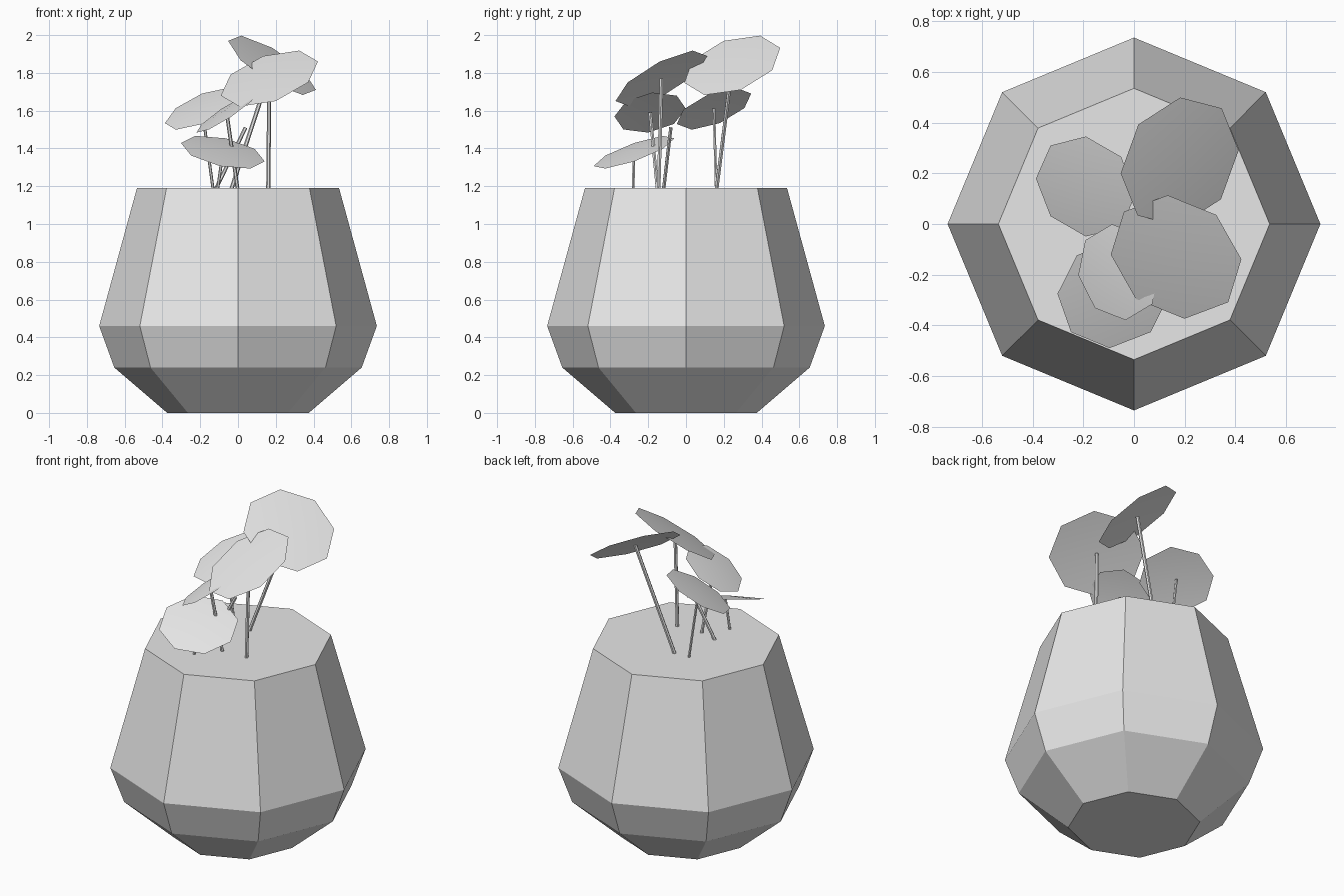
import bpy
import bmesh
from math import cos, sin, radians
from mathutils import Vector

if "Cube" in bpy.data.objects:
    bpy.data.objects.remove(bpy.data.objects["Cube"])

# Single plain grey material
grey = bpy.data.materials.new("plain grey")
grey.use_nodes = True
colour = (0.8, 0.8, 0.8, 1)
grey.diffuse_color = colour
grey.node_tree.nodes["Principled BSDF"].inputs["Base Color"].default_value = colour


def finish(bm, name, smooth=False):
    """Turn a bmesh into a named object in the scene."""
    mesh = bpy.data.meshes.new(name)
    for face in bm.faces:
        face.smooth = smooth
    bm.to_mesh(mesh)
    bm.free()
    mesh.materials.append(grey)
    obj = bpy.data.objects.new(name, mesh)
    bpy.context.collection.objects.link(obj)
    return obj


def bridge(bm, lower, upper):
    """Join two rings of equal size with quads."""
    n = len(lower)
    for i in range(n):
        j = (i + 1) % n
        bm.faces.new((lower[i], lower[j], upper[j], upper[i]))


def make_pot(profile, sides=8):
    """Faceted pot, closed by the base and the flat soil surface."""
    bm = bmesh.new()
    angles = [radians(360 * i / sides) for i in range(sides)]
    rings = [[bm.verts.new((r * cos(a), r * sin(a), z)) for a in angles]
             for r, z in profile]
    for lower, upper in zip(rings, rings[1:]):
        bridge(bm, lower, upper)
    bm.faces.new(rings[0][::-1])
    bm.faces.new(rings[-1])
    finish(bm, "pot")


def make_leaf(name, centre, slope, radius, turn, dome=0.015, sides=8):
    """Round, slightly domed leaf; slope is its rise along x and y."""
    bm = bmesh.new()
    normal = Vector((-slope[0], -slope[1], 1)).normalized()
    a = radians(turn)
    u = Vector((cos(a), sin(a), slope[0] * cos(a) + slope[1] * sin(a))).normalized()
    v = normal.cross(u)
    centre = Vector(centre)
    middle = bm.verts.new(centre + normal * dome)
    rim = []
    for i in range(sides):
        t = radians(360 * i / sides)
        rim.append(bm.verts.new(centre + radius * (u * cos(t) + v * sin(t))))
    for i in range(sides):
        bm.faces.new((middle, rim[i], rim[(i + 1) % sides]))
    finish(bm, name, smooth=True)


def make_stem(name, base, top, radius, sides=6):
    """Thin straight stem between two points."""
    bm = bmesh.new()
    base, top = Vector(base), Vector(top)
    u = (top - base).cross(Vector((0, 1, 0))).normalized()
    v = (top - base).normalized().cross(u)
    rings = []
    for end in (base, top):
        ring = []
        for i in range(sides):
            t = radians(360 * i / sides)
            ring.append(bm.verts.new(end + radius * (u * cos(t) + v * sin(t))))
        rings.append(ring)
    bridge(bm, *rings)
    bm.faces.new(rings[0][::-1])
    bm.faces.new(rings[1])
    bmesh.ops.recalc_face_normals(bm, faces=bm.faces)
    finish(bm, name)


SOIL = 1.19
make_pot([(0.375, 0), (0.655, 0.24), (0.735, 0.46), (0.535, SOIL)])

# Leaf name, centre, slope, radius, turn, stem foot, stem radius
plants = [
    ("back_tall", (0.18, 0.245, 1.84), (-0.63, 0.37), 0.27, 11, (-0.04, 0.16), 0.011),
    ("front_tall", (0.166, -0.13, 1.77), (0.37, 0.54), 0.273, -2, (0.16, -0.145), 0.011),
    ("back_low", (-0.19, 0.148, 1.61), (0.45, 0.41), 0.213, 90, (-0.13, 0.16), 0.008),
    ("front_low", (-0.08, -0.275, 1.38), (-0.22, 0.36), 0.227, 0, (-0.11, -0.28), 0.008),
    ("front_middle", (-0.06, -0.19, 1.59), (0.65, 0.2), 0.192, 184, (0, -0.15), 0.01),
]
for name, centre, slope, radius, turn, foot, thickness in plants:
    make_leaf(name + "_leaf", centre, slope, radius, turn)
    make_stem(name + "_stem", (*foot, SOIL - 0.02), centre, thickness)

# Bare stem without a leaf
make_stem("bare_stem", (-0.125, -0.12, SOIL - 0.02), (0.04, -0.08, 1.51), 0.01)
